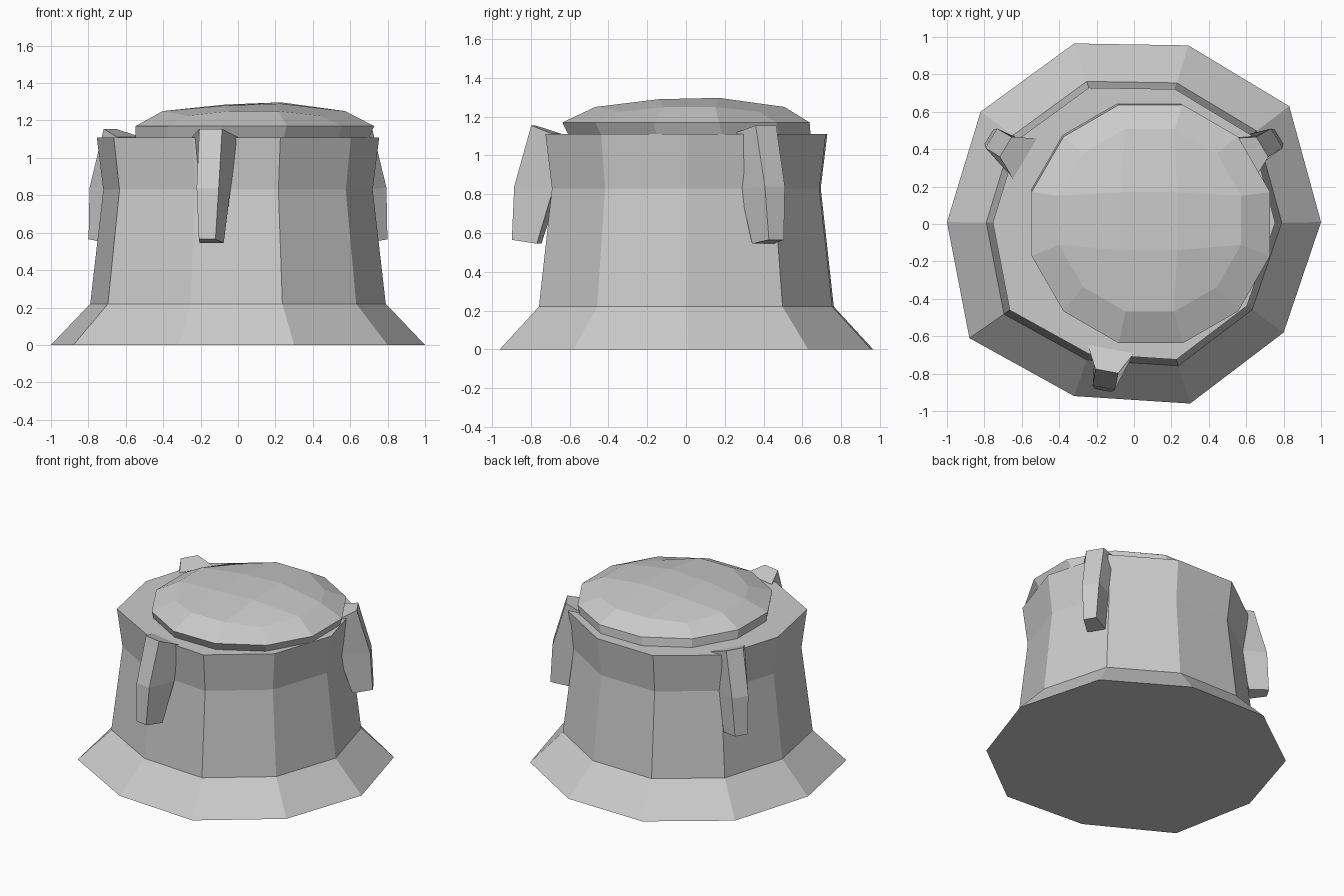
import bpy
import bmesh
from math import cos, sin, radians
from mathutils import Matrix, Vector

cube = bpy.data.objects.get("Cube")
if cube:
    bpy.data.objects.remove(cube, do_unlink=True)

GREY = (0.6, 0.6, 0.6, 1)
grey = bpy.data.materials.new("plain grey")
grey.use_nodes = True
grey.diffuse_color = GREY
grey.node_tree.nodes["Principled BSDF"].inputs["Base Color"].default_value = GREY


def finish(name, bm):
    bmesh.ops.recalc_face_normals(bm, faces=bm.faces)
    mesh = bpy.data.meshes.new(name)
    bm.to_mesh(mesh)
    bm.free()
    mesh.materials.append(grey)
    obj = bpy.data.objects.new(name, mesh)
    bpy.context.collection.objects.link(obj)
    return obj


def loft(bm, rings):
    """Join equal rings of points with quads and return the vertex rings."""
    loops = [[bm.verts.new(p) for p in ring] for ring in rings]
    n = len(loops[0])
    for a, b in zip(loops, loops[1:]):
        for i in range(n):
            j = (i + 1) % n
            bm.faces.new((a[i], a[j], b[j], b[i]))
    return loops


# Flared ten-sided body with a slightly uneven outline
outline = [(1, .01), (.83, .63), (.29, .955), (-.32, .965), (-.82, .6),
           (-1, .01), (-.88, -.61), (-.32, -.92), (.3, -.96), (.8, -.58)]
profile = [(1, 0), (.79, .22), (.72, .83), (.755, 1.11)]
bm = bmesh.new()
rings = loft(bm, [[(x * s, y * s, z) for x, y in outline] for s, z in profile])
bm.faces.new(rings[0])
bm.faces.new(rings[-1])
finish("body", bm)


# Domed twelve-sided lid, closed by a three by three grid of quads
def lid_ring(r, cx, cy, z, corner_drop=0):
    return [(cx + r * cos(radians(15 + 30 * i)), cy + r * sin(radians(15 + 30 * i)),
             z - (corner_drop if i % 3 == 1 else 0)) for i in range(12)]


bm = bmesh.new()
rings = loft(bm, [lid_ring(.645, .075, .02, 1.10),
                  lid_ring(.66, .09, 0, 1.17),
                  lid_ring(.505, .085, .02, 1.25, .025)])
bm.faces.new(rings[0])
o = rings[-1]
ne, nw, sw, se = [bm.verts.new(p) for p in
                  ((.23, .17, 1.297), (-.07, .17, 1.285), (-.07, -.14, 1.28), (.23, -.14, 1.29))]
for quad in ((ne, nw, sw, se),
             (o[0], o[1], o[2], ne), (ne, o[2], o[3], nw), (nw, o[3], o[4], o[5]),
             (nw, o[5], o[6], sw), (sw, o[6], o[7], o[8]), (sw, o[8], o[9], se),
             (se, o[9], o[10], o[11]), (se, o[11], o[0], ne)):
    bm.faces.new(quad)
finish("lid", bm)

# Three hanging clips: inner half width, radius, height, then the same outside
sections = [(.065, .77, .545, .045, .905, .565),
            (.085, .68, .83, .06, .89, .84),
            (.125, .68, 1.112, .062, .80, 1.155)]
for name, angle in (("front_clip", -100.5), ("left_clip", 31), ("right_clip", 149)):
    bm = bmesh.new()
    turn = Matrix.Rotation(radians(angle), 3, "Z")
    rings = loft(bm, [[turn @ Vector(p) for p in
                       ((ri, -wi, zi), (ro, -wo, zo), (ro, wo, zo), (ri, wi, zi))]
                      for wi, ri, zi, wo, ro, zo in sections])
    bm.faces.new(rings[0])
    bm.faces.new(rings[-1])
    finish(name, bm)
